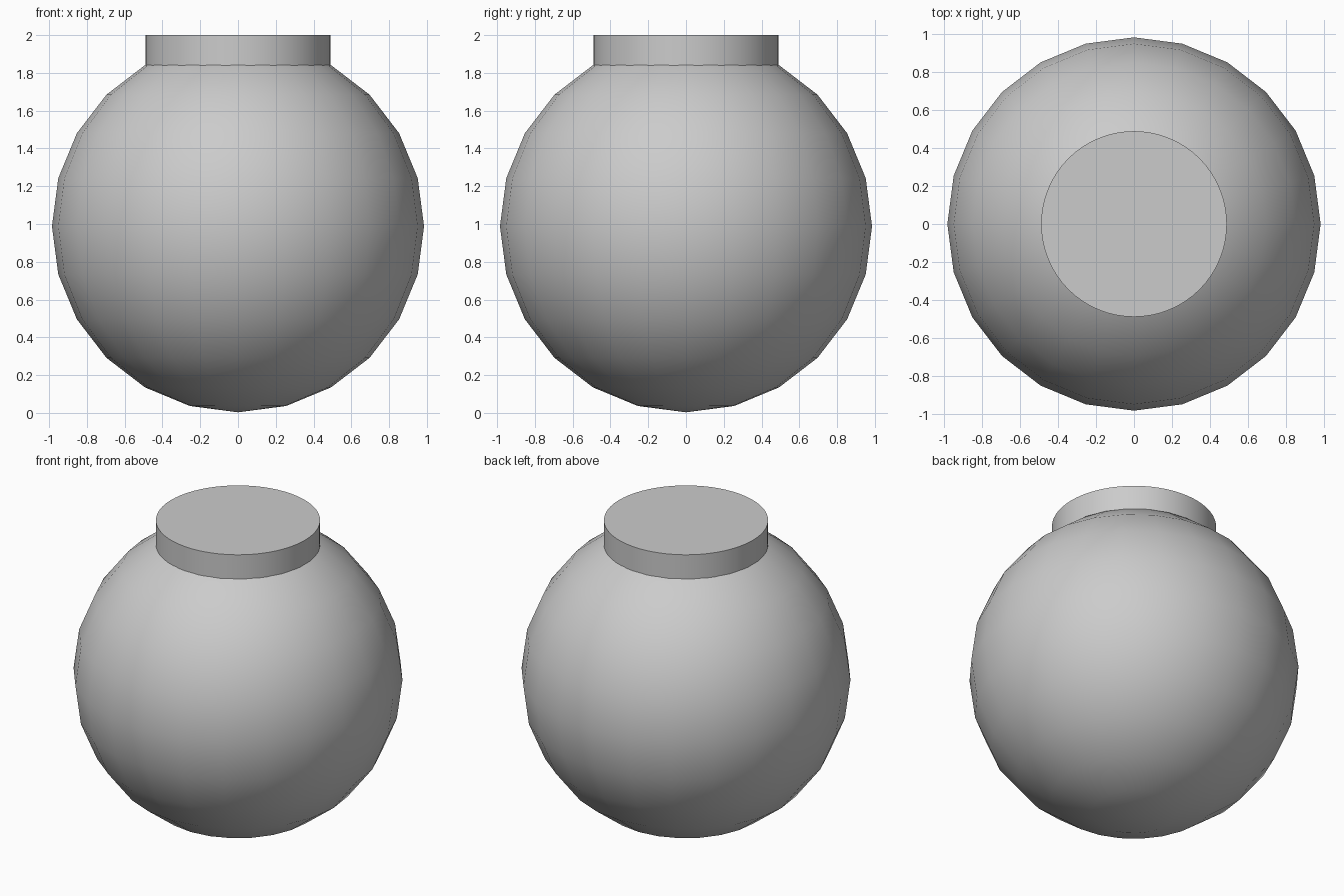
import bpy
import math

if "Cube" in bpy.data.objects:
    bpy.data.objects.remove(bpy.data.objects["Cube"])

R = 0.985      # globe radius
CZ = 0.988     # globe centre height

# Round globe
bpy.ops.mesh.primitive_uv_sphere_add(segments=24, ring_count=12, radius=R, location=(0, 0, CZ))
globe = bpy.context.object
globe.name = "globe"
bpy.ops.object.shade_smooth()

# Short round cap, sunk a little into the globe
bottom, top = 1.75, 2.0
bpy.ops.mesh.primitive_cylinder_add(vertices=64, radius=0.49, depth=top - bottom,
                                    location=(0, 0, (top + bottom) / 2))
cap = bpy.context.object
cap.name = "cap"
bpy.ops.object.shade_smooth_by_angle(angle=math.radians(30))
